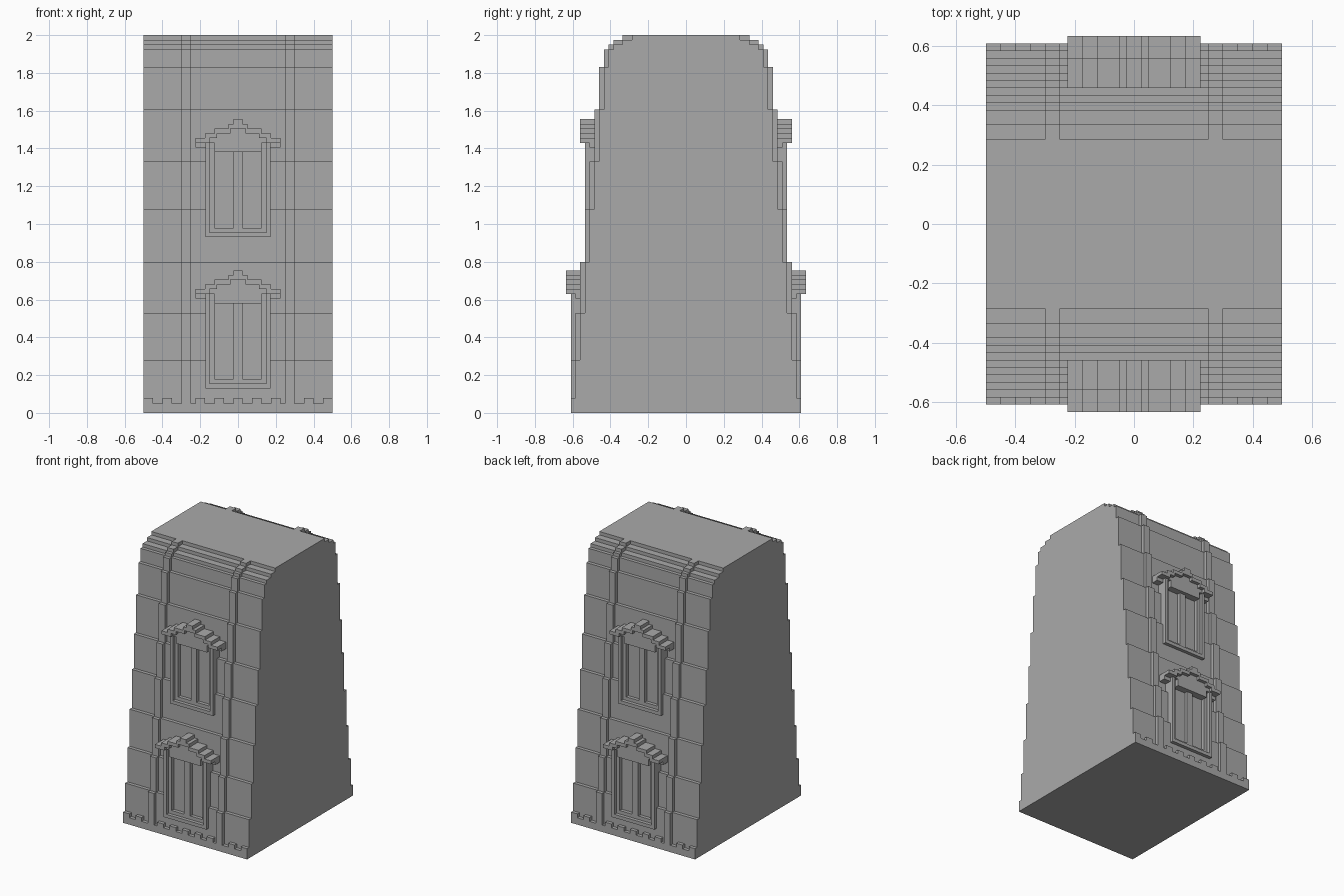
import bpy
import bmesh

cube = bpy.data.objects.get("Cube")
if cube:
    bpy.data.objects.remove(cube, do_unlink=True)

stone = bpy.data.materials.new("grey_stone")
stone.use_nodes = True
grey = (0.4, 0.4, 0.4, 1)
stone.diffuse_color = grey
stone.node_tree.nodes["Principled BSDF"].inputs["Base Color"].default_value = grey

U = 0.025  # thickness of one course setback


def finish(name, bm):
    bmesh.ops.recalc_face_normals(bm, faces=bm.faces)
    mesh = bpy.data.meshes.new(name)
    bm.to_mesh(mesh)
    bm.free()
    mesh.materials.append(stone)
    obj = bpy.data.objects.new(name, mesh)
    bpy.context.scene.collection.objects.link(obj)
    return obj


def prism(bm, outline, x0, x1):
    """Extrude a (y, z) outline along x."""
    face = bm.faces.new([bm.verts.new((x0, y, z)) for y, z in outline])
    out = bmesh.ops.extrude_face_region(bm, geom=[face])
    verts = [v for v in out["geom"] if isinstance(v, bmesh.types.BMVert)]
    bmesh.ops.translate(bm, verts=verts, vec=(x1 - x0, 0, 0))


def box(bm, x0, x1, y0, y1, z0, z1):
    prism(bm, [(y0, z0), (y1, z0), (y1, z1), (y0, z1)], x0, x1)


def boxes(name, side, parts):
    """Boxes on the front (side -1) or the back (side 1)."""
    bm = bmesh.new()
    for x0, x1, y0, y1, z0, z1 in parts:
        box(bm, x0, x1, side * y0, side * y1, z0, z1)
    return finish(name, bm)


def mirrored(parts):
    return parts + [(-b, -a, *rest) for a, b, *rest in parts]


# Wall courses: half depth and top height
courses = [(0.61, 0.05), (0.585, 0.28), (0.56, 0.53), (0.535, 0.80), (0.51, 1.08),
           (0.485, 1.33), (0.46, 1.605), (0.435, 1.83), (0.41, 1.925),
           (0.385, 1.95), (0.335, 1.975), (0.285, 2.0)]
half, z = [], 0
for depth, top in courses:
    half += [(depth, z), (depth, top)]
    z = top
bm = bmesh.new()
prism(bm, half + [(-y, z) for y, z in reversed(half)], -0.5, 0.5)
walls = finish("stepped_walls", bm)

# Pilaster steps sit one setback proud of the wall
pilaster_depths = [0.61, 0.585, 0.56, 0.535, 0.51, 0.485, 0.46, 0.435, 0.41, 0.385, 0.335]


def window(name, side, wall, base):
    """Window with frame, mullion, lintel and stepped hood."""
    back = wall - 4 * U
    outer, inner, pane, hood = wall + 3 * U, wall + 2 * U, wall + U, wall + 4 * U
    top = base + 0.50

    # Recess cut for the panes
    cutter = boxes(name + "_cutter", side, [(-0.125, 0.125, pane, wall + 0.3, base + 0.05, top)])
    cutter.hide_render = True
    cutter.hide_viewport = True
    cutter.display_type = 'WIRE'
    cut = walls.modifiers.new(name + "_recess", 'BOOLEAN')
    cut.operation = 'DIFFERENCE'
    cut.solver = 'EXACT'
    cut.object = cutter

    boxes(name + "_frame", side,
          mirrored([(0.15, 0.172, back, outer, base, top),
                    (0.125, 0.15, back, inner, base + U, top)])
          + [(-0.15, 0.15, back, outer, base, base + U),
             (-0.125, 0.125, back, inner, base + U, base + 2 * U)])
    boxes(name + "_panes", side, [(-0.125, 0.125, back, pane, base + 2 * U, top)])
    boxes(name + "_mullion", side, [(-0.024, 0.024, back, inner, base + 2 * U, top)])
    boxes(name + "_lintel", side, [(-0.125, 0.125, back, outer, top - 0.05, top)])
    boxes(name + "_brackets", side, mirrored([(0.17, 0.225, back, inner, top - U, top)]))

    # Hood steps climb towards the middle, with a recessed panel below them
    steps = [(0.15, 0.225), (0.11, 0.175), (0.04, 0.125), (0, 0.05), (0, 0.025)]
    boxes(name + "_hood", side, mirrored(
        [(a, b, back, hood, top + i * U, top + (i + 1) * U) for i, (a, b) in enumerate(steps)]))
    boxes(name + "_hood_panel", side,
          [(-w, w, back, outer, top + i * U, top + (i + 1) * U)
           for i, w in enumerate([0.16, 0.12, 0.05])])


for side, label in ((-1, "front"), (1, "back")):
    # Pilasters
    parts, low = [], 0.05
    for depth, (_, top) in zip(pilaster_depths, courses[1:]):
        parts.append((0.25, 0.30, 0.2, depth, low, top))
        low = top
    boxes(label + "_pilasters", side, mirrored(parts))

    # Notched plinth
    teeth = [(0.1 * i - U, 0.1 * i + U) for i in range(-2, 3)]
    teeth += [(0.35, 0.40), (0.45, 0.50), (-0.40, -0.35), (-0.50, -0.45)]
    boxes(label + "_plinth_teeth", side, [(a, b, 0.55, 0.61, 0.04, 0.078) for a, b in teeth])

    window(label + "_lower_window", side, 0.535, 0.13)
    window(label + "_upper_window", side, 0.46, 0.93)
